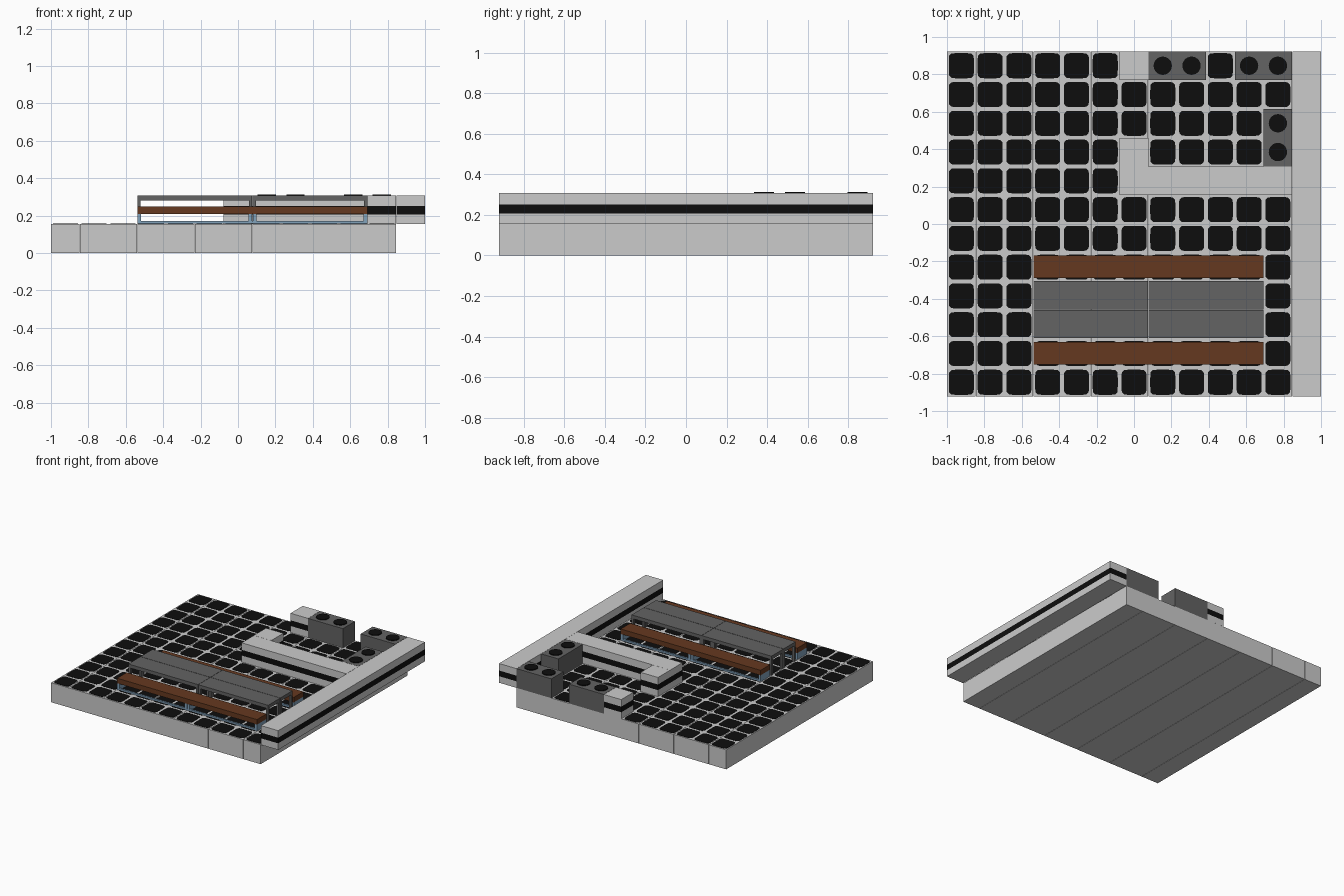
import bpy, bmesh, math

if "Cube" in bpy.data.objects:
    bpy.data.objects.remove(bpy.data.objects["Cube"])

U = 2 / 13          # one grid cell
X0, Y0 = -1.0, -6 * U
ZB, ZT = 0.155, 0.308


def mat(name, r, g, b):
    m = bpy.data.materials.new(name)
    m.diffuse_color = (r, g, b, 1)
    m.use_nodes = True
    m.node_tree.nodes["Principled BSDF"].inputs["Base Color"].default_value = m.diffuse_color
    return m


GREY = mat("light_grey", 0.60, 0.60, 0.60)
BLACK = mat("black", 0.004, 0.004, 0.004)
DARK = mat("dark_grey", 0.125, 0.125, 0.125)
BROWN = mat("brown", 0.13, 0.04, 0.014)
BLUE = mat("steel_blue", 0.22, 0.36, 0.50)


def finish(name, bm, m):
    me = bpy.data.meshes.new(name)
    bm.normal_update()
    bm.to_mesh(me)
    bm.free()
    me.materials.append(m)
    ob = bpy.data.objects.new(name, me)
    bpy.context.collection.objects.link(ob)
    return ob


def prism(bm, pts, z0, z1):
    lo = [bm.verts.new((x, y, z0)) for x, y in pts]
    hi = [bm.verts.new((x, y, z1)) for x, y in pts]
    bm.faces.new(lo[::-1])
    bm.faces.new(hi)
    n = len(pts)
    for i in range(n):
        j = (i + 1) % n
        bm.faces.new((lo[i], lo[j], hi[j], hi[i]))


def add_box(bm, x0, x1, y0, y1, z0, z1):
    prism(bm, [(x0, y0), (x1, y0), (x1, y1), (x0, y1)], z0, z1)


def box(name, m, *dims):
    bm = bmesh.new()
    add_box(bm, *dims)
    return finish(name, bm, m)


def cells(c0, c1, r0, r1, gap=0.001):
    """Bounds of a block of grid cells."""
    return (X0 + c0 * U + gap, X0 + c1 * U - gap, Y0 + r0 * U + gap, Y0 + r1 * U - gap)


# floor planks: narrow at both ends, double width between
cuts = [0, 1, 3, 5, 7, 9, 11, 12]
for i, (a, b) in enumerate(zip(cuts, cuts[1:])):
    box(f"floor_plank_{i}", GREY, *cells(a, b, 0, 12), 0, ZB)

# walls in three layers: grey, black stripe, grey
walls = {
    "side_wall": [(12, 13, 0, 12)],
    "inner_wall": [(6, 12, 7, 8), (6, 7, 8, 9)],
    "corner_post": [(6, 7, 11, 12)],
}
layers = [("lower", ZB, 0.207, GREY), ("stripe", 0.207, 0.252, BLACK), ("upper", 0.252, ZT, GREY)]
for name, parts in walls.items():
    for lname, z0, z1, m in layers:
        bm = bmesh.new()
        for p in parts:
            add_box(bm, *cells(*p, gap=0.0006), z0, z1)
        finish(f"{name}_{lname}", bm, m)

# dark cabinets with two round tops each
cabinets = [(7, 9, 11, 12), (10, 12, 11, 12), (11, 12, 8, 10)]
for i, c in enumerate(cabinets):
    box(f"cabinet_{i}", DARK, *cells(*c), ZB, ZT)
    bm = bmesh.new()
    for cx in range(c[0], c[1]):
        for cy in range(c[2], c[3]):
            px, py = X0 + (cx + .5) * U, Y0 + (cy + .5) * U
            prism(bm, [(px + .049 * math.cos(t * math.pi / 12), py + .049 * math.sin(t * math.pi / 12))
                       for t in range(24)], ZT, ZT + 0.006)
    finish(f"cabinet_discs_{i}", bm, BLACK)

# black floor pads: bulging rounded squares on every free cell
blocked = [p for ps in walls.values() for p in ps] + cabinets
bm = bmesh.new()
for cx in range(12):
    for cy in range(12):
        if any(a <= cx < b and c <= cy < d for a, b, c, d in blocked):
            continue
        px, py = X0 + (cx + .5) * U, Y0 + (cy + .5) * U
        pts = []
        for t in range(32):
            a = (t + .5) * math.pi / 16
            c, s = math.cos(a), math.sin(a)
            r = 0.067 / (abs(c) ** 7 + abs(s) ** 7) ** (1 / 7)
            pts.append((px + r * c, py + r * s))
        prism(bm, pts, ZB, ZB + 0.002)
finish("floor_pads", bm, BLACK)

# benches: brown seat on a blue frame
xa, xb, xm = X0 + 3 * U, X0 + 11 * U, X0 + 7 * U
for name, y0, y1 in (("front", -0.75, -0.63), ("back", -0.288, -0.168)):
    box(f"{name}_bench_seat", BROWN, xa, xb, y0, y1, 0.208, 0.248)
    bm = bmesh.new()
    for ya in (y0, y1 - 0.015):
        add_box(bm, xa, xb, ya, ya + 0.015, ZB + 0.002, 0.17)
    for x in (xa, xm - 0.022, xm + 0.002, xb - 0.02):
        add_box(bm, x, x + 0.02, y0, y1, ZB + 0.002, 0.208)
    finish(f"{name}_bench_frame", bm, BLUE)

# table: two long boards, each in two halves with corner legs
for i, (y0, y1) in enumerate(((-0.61, -0.459), (-0.456, -0.305))):
    bm = bmesh.new()
    for a, b in ((xa, xm - 0.001), (xm + 0.001, xb)):
        add_box(bm, a, b, y0, y1, 0.28, ZT)
        for x in (a, b - 0.018):
            for y in (y0, y1 - 0.018):
                add_box(bm, x, x + 0.018, y, y + 0.018, ZB, 0.28)
    finish(f"table_board_{i}", bm, DARK)
